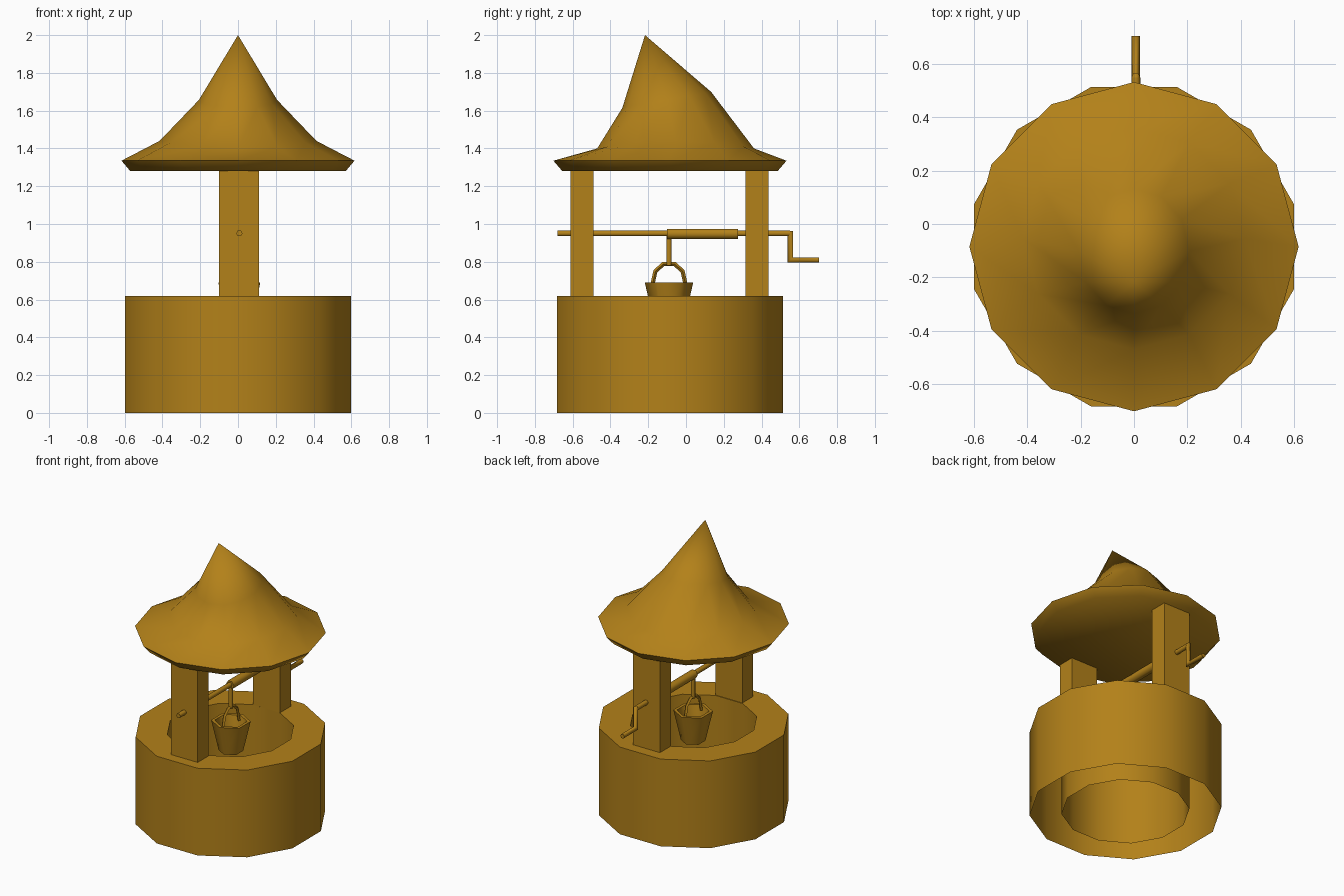
import bpy, bmesh
from math import sin, cos, pi, radians
from mathutils import Vector

if "Cube" in bpy.data.objects:
    bpy.data.objects.remove(bpy.data.objects["Cube"])

CY = -0.085   # y of the well's axis
wood = bpy.data.materials.new("ochre")
wood.diffuse_color = (0.45, 0.22, 0.01, 1)
wood.use_nodes = True
wood.node_tree.nodes["Principled BSDF"].inputs["Base Color"].default_value = wood.diffuse_color


def finish(name, bm, angle=40):
    bmesh.ops.recalc_face_normals(bm, faces=bm.faces)
    me = bpy.data.meshes.new(name)
    bm.to_mesh(me)
    bm.free()
    me.shade_smooth()
    me.set_sharp_from_angle(angle=radians(angle))
    me.materials.append(wood)
    ob = bpy.data.objects.new(name, me)
    bpy.context.collection.objects.link(ob)
    return ob


def circle(r, z, n, cx=0, cy=CY, offset=0):
    return [Vector((cx + r * cos(offset + 2 * pi * i / n),
                    cy + r * sin(offset + 2 * pi * i / n), z)) for i in range(n)]


def loft(bm, rings, cap_start=False, cap_end=False):
    rows = [[bm.verts.new(p) for p in ring] for ring in rings]
    n = len(rows[0])
    for a, b in zip(rows, rows[1:]):
        for i in range(n):
            j = (i + 1) % n
            bm.faces.new((a[i], a[j], b[j], b[i]))
    if cap_start:
        bm.faces.new(rows[0][::-1])
    if cap_end:
        bm.faces.new(rows[-1])
    return rows


def rod(name, points, r, n=6):
    """Tube along a path lying in a plane of constant x, mitred at the bends."""
    pts = [Vector(p) for p in points]
    side = Vector((1, 0, 0))
    rings = []
    for i, p in enumerate(pts):
        d0 = (p - pts[max(i - 1, 0)]).normalized()
        d1 = (pts[min(i + 1, len(pts) - 1)] - p).normalized()
        t = (d0 + d1).normalized()
        stretch = 1 / max(t.dot(d1 if d1.length else d0), 0.5)
        up = t.cross(side) * stretch
        rings.append([p + side * r * cos(2 * pi * k / n) + up * r * sin(2 * pi * k / n)
                      for k in range(n)])
    bm = bmesh.new()
    loft(bm, rings, True, True)
    return finish(name, bm, 62 if n == 6 else 40)


# Stone ring: outer wall, flat rim, inner wall, open underneath
bm = bmesh.new()
loft(bm, [circle(r, z, 12, offset=pi / 12)
          for r, z in ((0.62, 0), (0.62, 0.62), (0.413, 0.62), (0.413, 0))])
finish("well_wall", bm)

# Two flat posts
for name, y in (("front_post", -0.55), ("back_post", 0.375)):
    bm = bmesh.new()
    bmesh.ops.create_cube(bm, size=1)
    bmesh.ops.scale(bm, vec=(0.212, 0.122, 0.67), verts=bm.verts)
    bmesh.ops.translate(bm, vec=(0.005, y, 0.95), verts=bm.verts)
    finish(name, bm)

# Flared, forward-leaning roof
lower = circle(0.415, 1.40, 12, cy=-0.055)
for p in lower:
    p.z += 0.04 * (p.x / 0.415) ** 2
upper = circle(0.235, 1.657, 12, cy=-0.102)
for p in upper:
    p.z += 0.18 * (p.y + 0.102)
    p.x *= 0.88
bm = bmesh.new()
rows = loft(bm, [circle(0.57, 1.28, 12), circle(0.617, 1.335, 12), lower, upper], True)
tip = bm.verts.new((0, -0.217, 2.0))
for i in range(12):
    bm.faces.new((rows[-1][i], rows[-1][(i + 1) % 12], tip))
finish("roof", bm, 60)

# Windlass: axle, roller, crank
X = 0.007
rod("axle", [(X, -0.68, 0.95), (X, 0.55, 0.95)], 0.017)
rod("roller", [(X, -0.10, 0.948), (X, 0.275, 0.948)], 0.031)
rod("crank", [(X, 0.53, 0.95), (X, 0.552, 0.95), (X, 0.552, 0.81), (X, 0.705, 0.81)], 0.016)

# Rope and bucket
BY = -0.09
rod("rope", [(X, BY, 0.94), (X, BY, 0.78)], 0.016)
rod("bucket_handle", [(X, BY + a, z) for a, z in
                      ((-0.092, 0.66), (-0.072, 0.75), (-0.03, 0.788), (0.03, 0.788),
                       (0.072, 0.75), (0.092, 0.66))], 0.011, 4)
bm = bmesh.new()
loft(bm, [circle(r, z, 6, X, BY, pi / 2) for r, z in
          ((0.08, 0.48), (0.128, 0.69), (0.105, 0.69), (0.065, 0.50))], True, True)
finish("bucket", bm, 62)
